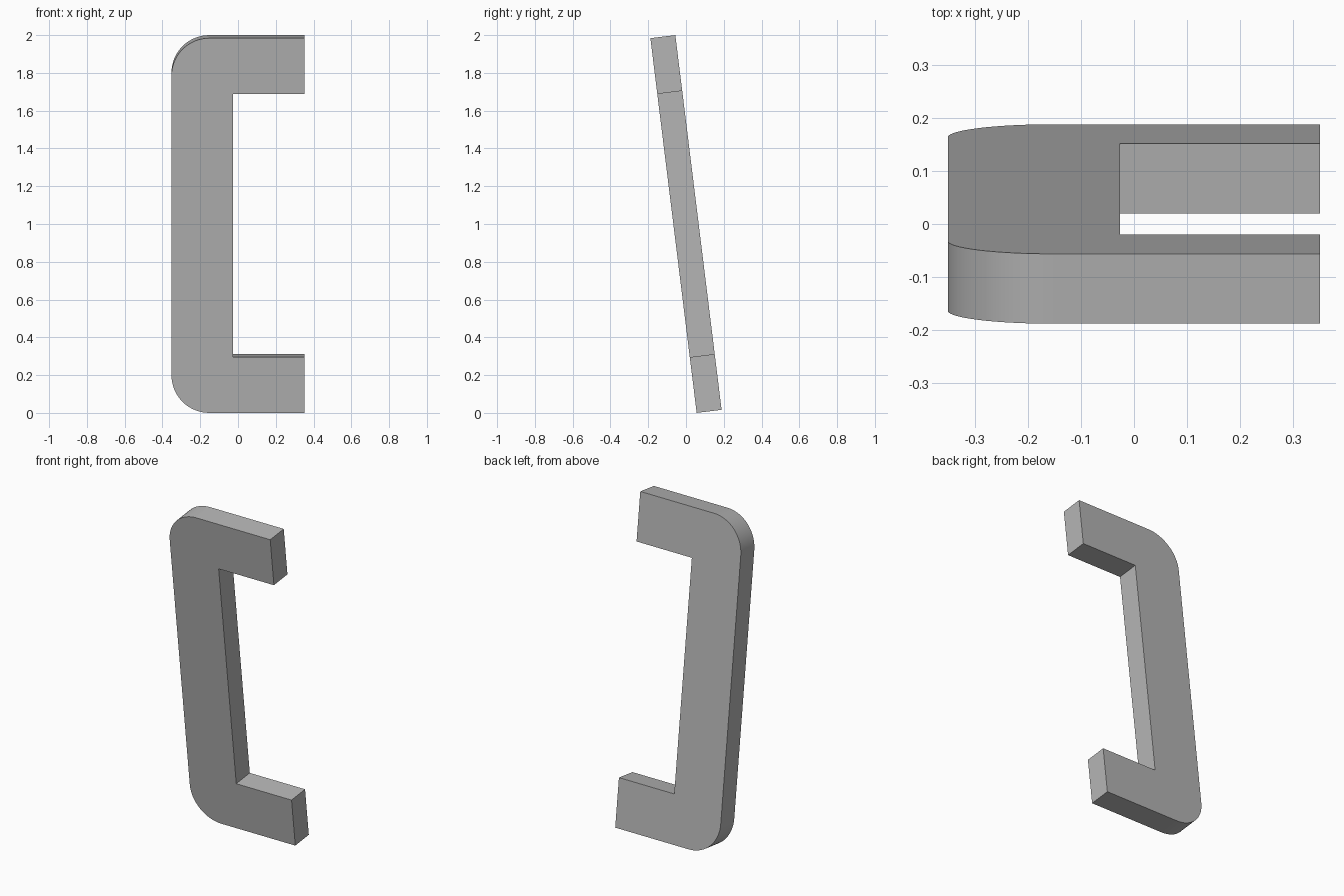
import bpy, bmesh
from math import radians, sin, cos, pi
from mathutils import Matrix

cube = bpy.data.objects.get("Cube")
if cube:
    bpy.data.objects.remove(cube, do_unlink=True)

# Main sizes
HALF_W, HALF_H, THICK = 0.352, 0.9993, 0.133
INNER_X, INNER_Z, RADIUS = -0.026, 0.702, 0.2
TILT = radians(7.04)
STEPS = 16

# Grey finish
grey = bpy.data.materials.new("satin grey")
grey.use_nodes = True
colour = (0.46, 0.46, 0.46, 1)
grey.diffuse_color = colour
grey.node_tree.nodes["Principled BSDF"].inputs["Base Color"].default_value = colour

# Lower half of the bracket profile, with a rounded outer corner
lower = [(INNER_X, -INNER_Z), (HALF_W, -INNER_Z), (HALF_W, -HALF_H)]
for i in range(STEPS + 1):
    a = pi / 2 * i / STEPS
    lower.append((-HALF_W + RADIUS - RADIUS * sin(a),
                  -HALF_H + RADIUS - RADIUS * cos(a)))
profile = lower + [(x, -z) for x, z in reversed(lower)]

# Extrude the profile to a bar, then lean it towards the front
bm = bmesh.new()
front = bm.faces.new([bm.verts.new((x, -THICK / 2, z)) for x, z in profile])
result = bmesh.ops.extrude_face_region(bm, geom=[front], use_keep_orig=True)
new_verts = [g for g in result["geom"] if isinstance(g, bmesh.types.BMVert)]
bmesh.ops.translate(bm, verts=new_verts, vec=(0, THICK, 0))
bmesh.ops.recalc_face_normals(bm, faces=bm.faces)
bm.transform(Matrix.Translation((0, 0, 1)) @ Matrix.Rotation(TILT, 4, "X"))

mesh = bpy.data.meshes.new("handle")
bm.to_mesh(mesh)
bm.free()
mesh.materials.append(grey)
handle = bpy.data.objects.new("handle", mesh)
bpy.context.collection.objects.link(handle)

# Smooth corners, sharp rims
bpy.ops.object.select_all(action="DESELECT")
handle.select_set(True)
bpy.context.view_layer.objects.active = handle
bpy.ops.object.shade_smooth_by_angle(angle=radians(30))
